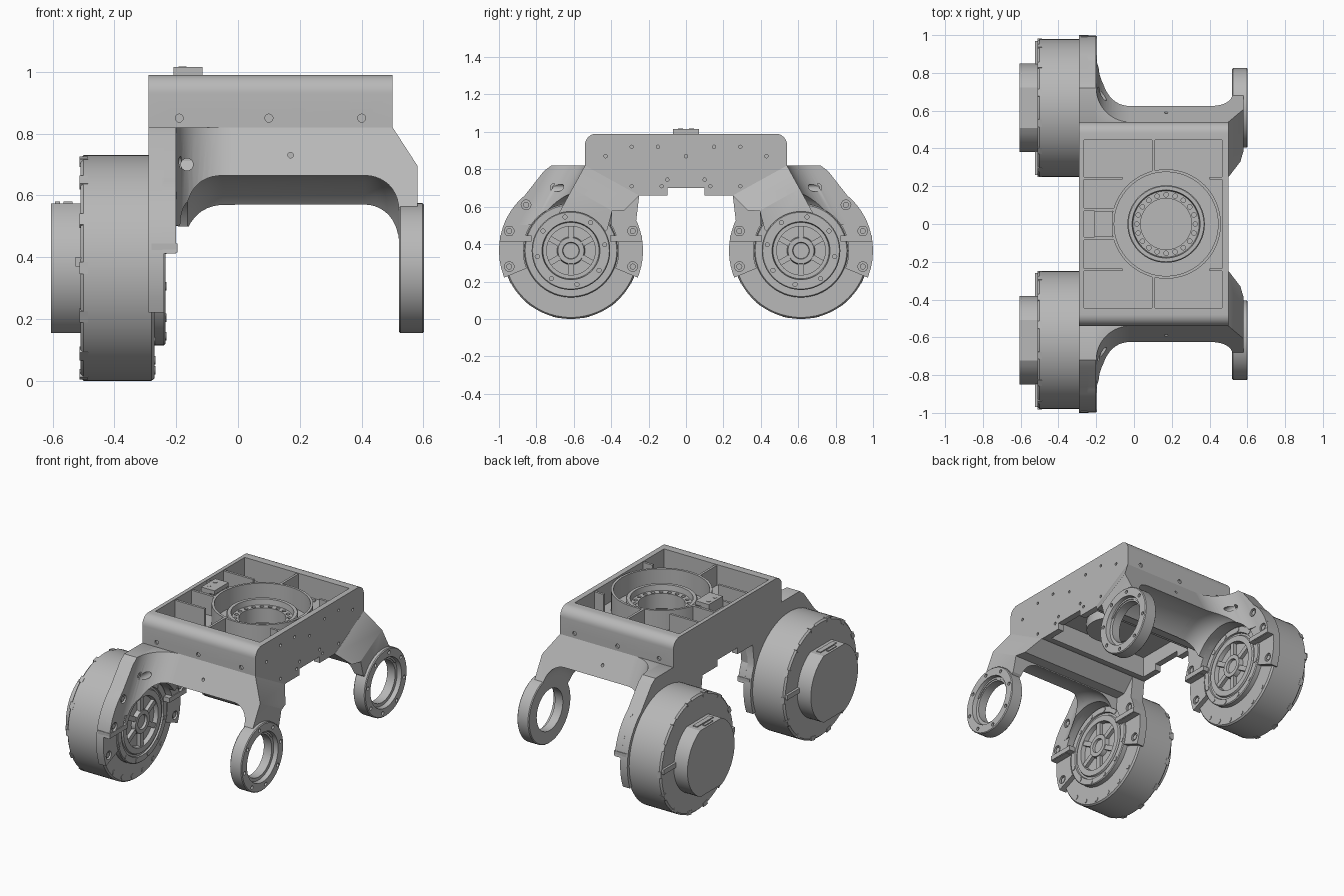
import bpy, bmesh
from math import radians, sin, cos, pi
from mathutils import Matrix, Vector

if "Cube" in bpy.data.objects:
    bpy.data.objects.remove(bpy.data.objects["Cube"])

grey = bpy.data.materials.new("machined_grey")
grey.use_nodes = True
grey.diffuse_color = (0.48, 0.48, 0.48, 1)
grey.node_tree.nodes["Principled BSDF"].inputs["Base Color"].default_value = (0.48, 0.48, 0.48, 1)

parts = []
CY, CZ = -0.615, 0.365          # wheel axis


def finish(name, bm, keep=True):
    bmesh.ops.recalc_face_normals(bm, faces=bm.faces)
    mesh = bpy.data.meshes.new(name)
    bm.to_mesh(mesh)
    bm.free()
    mesh.materials.append(grey)
    ob = bpy.data.objects.new(name, mesh)
    bpy.context.collection.objects.link(ob)
    if keep:
        parts.append(ob)
    else:
        ob.hide_render = True
    return ob


def arc(cx, cy, rx, a0, a1, n=10, ry=None):
    ry = ry or rx
    angles = [radians(a0 + (a1 - a0) * i / n) for i in range(n + 1)]
    return [(cx + rx * cos(a), cy + ry * sin(a)) for a in angles]


def prism(name, pts, axis, lo, hi, keep=True):
    place = (lambda p, h: (h, *p)) if axis == "X" else (lambda p, h: (*p, h))
    bm = bmesh.new()
    face = bm.faces.new([bm.verts.new(place(p, lo)) for p in pts])
    grown = bmesh.ops.extrude_face_region(bm, geom=[face])["geom"]
    move = Vector(place((0, 0), hi - lo))
    bmesh.ops.translate(bm, vec=move, verts=[g for g in grown if isinstance(g, bmesh.types.BMVert)])
    return finish(name, bm, keep)


def lathe(name, profile, centre, axis="X", closed=False, keep=True, steps=64):
    # profile points are (distance along axis, radius)
    bm = bmesh.new()
    vs = [bm.verts.new((h, r, 0) if axis == "X" else (r, 0, h)) for h, r in profile]
    es = [bm.edges.new(p) for p in zip(vs, vs[1:])]
    if closed:
        es.append(bm.edges.new((vs[-1], vs[0])))
    ax = (1, 0, 0) if axis == "X" else (0, 0, 1)
    bmesh.ops.spin(bm, geom=vs + es, cent=(0, 0, 0), axis=ax, angle=2 * pi, steps=steps)
    bmesh.ops.remove_doubles(bm, verts=bm.verts, dist=1e-5)
    bmesh.ops.translate(bm, vec=centre, verts=bm.verts)
    return finish(name, bm, keep)


def boxes(name, bounds, keep=True):
    bm = bmesh.new()
    for x0, x1, y0, y1, z0, z1 in bounds:
        m = Matrix.Translation(((x0 + x1) / 2, (y0 + y1) / 2, (z0 + z1) / 2))
        bmesh.ops.create_cube(bm, matrix=m @ Matrix.Diagonal((x1 - x0, y1 - y0, z1 - z0, 1)))
    return finish(name, bm, keep)


def studs(name, points, axis, radius, depth, keep=True):
    turn = {"X": Matrix.Rotation(pi / 2, 4, "Y"), "Y": Matrix.Rotation(pi / 2, 4, "X"), "Z": Matrix()}[axis]
    bm = bmesh.new()
    for p in points:
        bmesh.ops.create_cone(bm, cap_ends=True, segments=14, radius1=radius, radius2=radius,
                              depth=depth, matrix=Matrix.Translation(p) @ turn)
    return finish(name, bm, keep)


def cut(ob, tool):
    mod = ob.modifiers.new("cut", "BOOLEAN")
    mod.object, mod.operation, mod.solver = tool, "DIFFERENCE", "EXACT"
    mesh = bpy.data.meshes.new_from_object(ob.evaluated_get(bpy.context.evaluated_depsgraph_get()))
    ob.modifiers.clear()
    ob.data = mesh
    bpy.data.objects.remove(tool)


def around(x, radius, n, start=0):
    return [(x, y, z) for y, z in arc(CY, CZ, radius, start, start + 360, n)[:-1]]


# ---- wheel fork on one side: arm, flange and gusset share one wheel-shaped cutter
def wheel_cutter():
    prof = [(-0.4, 0), (-0.4, 0.255), (-0.2, 0.255)]
    prof += arc(-0.05, 0.2, 0.13, 150, 90, 8, 0.1)
    prof += arc(0.41, 0.2, 0.11, 90, 0, 10, 0.1)
    prof += [(0.52, 0.14), (0.7, 0.14), (0.7, 0)]
    return lathe("wheel_cutter", prof, (0, CY, CZ), keep=False)


beam_edge = [(-0.25, 0.66), (-0.33, 0.58), (-0.395, 0.577)]
arm = prism("fork_arm", [(-0.54, 0.82)] + beam_edge + [(-0.42, 0.48), (-0.46, 0.44), (-0.75, 0.44), (-0.71, 0.51)],
            "X", -0.27, 0.58)
bm = bmesh.new()
bm.from_mesh(arm.data)
sliced = bmesh.ops.bisect_plane(bm, geom=bm.verts[:] + bm.edges[:] + bm.faces[:], plane_co=(0.5, -0.54, 0.82),
                                plane_no=(0.14, 0.038, 0.07), clear_outer=True)
rim = [g for g in sliced["geom_cut"] if isinstance(g, bmesh.types.BMEdge)]
bmesh.ops.holes_fill(bm, edges=rim)
bmesh.ops.recalc_face_normals(bm, faces=bm.faces)
bm.to_mesh(arm.data)
bm.free()
cut(arm, wheel_cutter())
cut(arm, studs("arm_drill", [(0.17, -0.59, 0.73)], "Y", 0.009, 0.06, keep=False))

crest = [(-0.76, 0.79), (-0.72, 0.82), (-0.54, 0.82)]
flange = prism("motor_flange", [(-0.25, 0.66)] + arc(CY, CZ, 0.385, 25, -22) + [(-0.4, 0.28), (-0.83, 0.28)]
               + arc(CY, CZ, 0.385, 202, 130) + crest, "X", -0.29, -0.24)
cut(flange, wheel_cutter())
collar = prism("flange_collar", [(-0.25, 0.66)] + arc(CY, CZ, 0.385, 25, 7) + arc(CY, CZ, 0.385, 173, 130) + crest,
               "X", -0.245, -0.2)
cut(collar, wheel_cutter())

gusset = prism("arm_gusset", beam_edge + [(-0.4, 0.5)] + arc(CY, CZ, 0.385, 159, 130) + crest, "X", -0.24, -0.01)
flare = prism("flare_cutter", arc(-0.02, -0.791, 0.18, 180, 90, 14) + [(0.3, -0.611), (0.3, -1.5), (-0.2, -1.5)],
              "Z", 0.3, 0.95, keep=False)
for v in flare.data.vertices:
    v.co.y += 0.548 * (v.co.z - 0.69)
cut(gusset, flare)
cut(gusset, wheel_cutter())
cut(gusset, studs("gusset_drill", [(-0.165, -0.7, 0.7)], "Y", 0.02, 0.2, keep=False))

# flange bolts sit in counterbores
high = [(-0.2, CY + dy, z) for dy, z in [(0.33, 0.47), (-0.33, 0.47), (-0.24, 0.61), (-0.085, 0.7)]]
low = [(-0.24, CY + s * 0.33, 0.28) for s in (-1, 1)]
for part in (collar, gusset):
    cut(part, studs("bolt_bore", high, "X", 0.026, 0.03, keep=False))
cut(flange, studs("low_bolt_bore", low, "X", 0.026, 0.03, keep=False))
studs("flange_bolts", [(x - 0.012, y, z) for x, y, z in high + low], "X", 0.016, 0.014)
boxes("flange_tabs", [(-0.28, -0.195, CY + s * 0.295 - 0.085, CY + s * 0.295 + 0.085, 0.415, 0.445) for s in (-1, 1)])

# bearing ring at the free end of the arm
ring = lathe("bearing_ring", [(0.52, 0.205), (0.525, 0.21), (0.597, 0.21), (0.602, 0.205), (0.602, 0.155),
                              (0.575, 0.15), (0.575, 0.13), (0.52, 0.13)], (0, CY, CZ), closed=True)
cut(ring, studs("ring_drill", around(0.602, 0.183, 8, 10), "X", 0.011, 0.03, keep=False))

# motor, with a rear cap flattened above and below
lathe("motor_housing", [(-0.51, 0), (-0.51, 0.355), (-0.5, 0.365), (-0.28, 0.365), (-0.27, 0.357), (-0.27, 0)],
      (0, CY, CZ), steps=80)
prism("motor_cap", arc(CY, CZ, 0.235, -63, 63, 16) + arc(CY, CZ, 0.235, 117, 243, 16), "X", -0.605, -0.5)
bm = bmesh.new()
for i in range(14):
    m = Matrix.Translation((0, CY, CZ)) @ Matrix.Rotation(2 * pi * (i + 0.5) / 14, 4, "X")
    m = m @ Matrix.Translation((-0.499, 0, 0.353)) @ Matrix.Diagonal((0.026, 0.04, 0.026, 1))
    bmesh.ops.create_cube(bm, matrix=m)
finish("motor_clips", bm)
boxes("cable_guides", [(-0.525, -0.5, CY + s * 0.285 - 0.07, CY + s * 0.285 + 0.07, 0.37, 0.4) for s in (-1, 1)])
boxes("cap_connectors", [(-0.592, -0.575, CY - 0.04, CY + 0.04, 0.56, 0.58),
                         (-0.565, -0.535, CY - 0.08, CY + 0.08, 0.55, 0.58)])

# output hub facing the wheel space
lathe("output_hub", [(-0.28, 0.25), (-0.24, 0.25), (-0.235, 0.245), (-0.235, 0.21), (-0.245, 0.207),
                     (-0.245, 0.195), (-0.235, 0.19), (-0.235, 0.155), (-0.262, 0.15), (-0.262, 0.075),
                     (-0.235, 0.07), (-0.235, 0.045), (-0.25, 0.042), (-0.25, 0)], (0, CY, CZ))
bm = bmesh.new()
for i in range(6):
    m = Matrix.Translation((0, CY, CZ)) @ Matrix.Rotation(pi * i / 3, 4, "X")
    m = m @ Matrix.Translation((-0.252, 0, 0.105)) @ Matrix.Diagonal((0.024, 0.03, 0.1, 1))
    bmesh.ops.create_cube(bm, matrix=m)
finish("hub_spokes", bm)
studs("hub_bolts", around(-0.235, 0.228, 12, 15), "X", 0.014, 0.006)
studs("housing_bolts", [(-0.27, y, z) for y, z in arc(CY, CZ, 0.335, 225, 315, 5)], "X", 0.014, 0.006)

# mirror the whole fork to the back
for ob in parts[:]:
    twin = bpy.data.objects.new("back_" + ob.name, ob.data.copy())
    ob.name = "front_" + ob.name
    bpy.context.collection.objects.link(twin)
    twin.data.transform(Matrix.Diagonal((1, -1, 1, 1)))
    twin.data.flip_normals()
    parts.append(twin)

# ---- central body: rounded block with top tray, lower cavity and drilled faces
half = [(0.1, 0.7), (0.1, 0.66), (0.25, 0.66), (0.54, 0.82)] + arc(0.48, 0.93, 0.06, 0, 90, 8)
body = prism("body", half + [(-y, z) for y, z in reversed(half)], "X", -0.29, 0.5)
cut(body, boxes("tray_cutter", [(-0.265, 0.465, -0.445, 0.445, 0.86, 1.1)], keep=False))
cut(body, boxes("cavity_cutter", [(-0.25, 0.46, -0.21, 0.21, 0.5, 0.79)], keep=False))
cut(body, lathe("bore_cutter", [(0.7, 0), (0.7, 0.15), (1, 0.15), (1, 0)], (0.17, 0, 0), "Z", keep=False))
holes = [(0.5, s * y, z) for s in (-1, 1) for y, z in
         [(0.43, 0.87), (0.29, 0.92), (0.15, 0.92), (0.29, 0.71), (0.13, 0.71), (0.1, 0.745)]] + [(0.5, 0, 0.87)]
cut(body, studs("side_drill", holes, "X", 0.009, 0.04, keep=False))
cut(body, studs("face_drill", [(x, s * 0.54, 0.85) for s in (-1, 1) for x in (-0.19, 0.1, 0.4)],
                "Y", 0.013, 0.02, keep=False))

# tray ribs, ring wall, bearing and connector
ribs = []
for s in (-1, 1):
    for x0, x1, y0, y1 in [(-0.27, -0.06, 0.235, 0.25), (0.4, 0.47, 0.235, 0.25),
                           (0.095, 0.11, 0.275, 0.45), (-0.27, -0.1, 0.07, 0.085)]:
        lo, hi = sorted((s * y0, s * y1))
        ribs.append((x0, x1, lo, hi, 0.855, 0.985))
boxes("tray_ribs", ribs)
studs("tray_bolts", [(x, s * y, 0.862) for s in (-1, 1) for y in (0.3, 0.415) for x in (-0.235, -0.035, 0.235, 0.435)],
      "Z", 0.014, 0.01)
lathe("ring_wall", [(0.855, 0.29), (0.985, 0.29), (0.985, 0.275), (0.855, 0.275)], (0.17, 0, 0), "Z", closed=True)
bearing = lathe("turntable_bearing", [(0.8, 0.205), (0.925, 0.205), (0.93, 0.2), (0.93, 0.18), (0.895, 0.175),
                                      (0.895, 0.135), (0.8, 0.135)], (0.17, 0, 0), "Z", closed=True)
drill = [(x, y, 0.895) for x, y in arc(0.17, 0, 0.155, 0, 360, 20)[:-1]]
cut(bearing, studs("bearing_drill", drill, "Z", 0.012, 0.04, keep=False))
lathe("bore_cover", [(0.73, 0), (0.73, 0.15), (0.79, 0.15), (0.79, 0)], (0.17, 0, 0), "Z")
boxes("connector_block", [(-0.27, -0.115, -0.07, 0.07, 0.855, 0.95), (-0.208, -0.152, -0.07, 0.07, 0.94, 1.015),
                          (-0.155, -0.115, -0.07, 0.07, 0.99, 1.015)])
studs("connector_pins", [(-0.18, s * 0.03, 1.013) for s in (-1, 1)], "Z", 0.013, 0.008)

# smooth shading with sharp edges kept
bpy.ops.object.select_all(action="DESELECT")
for ob in parts:
    ob.select_set(True)
bpy.context.view_layer.objects.active = body
bpy.ops.object.shade_smooth_by_angle(angle=radians(30))
